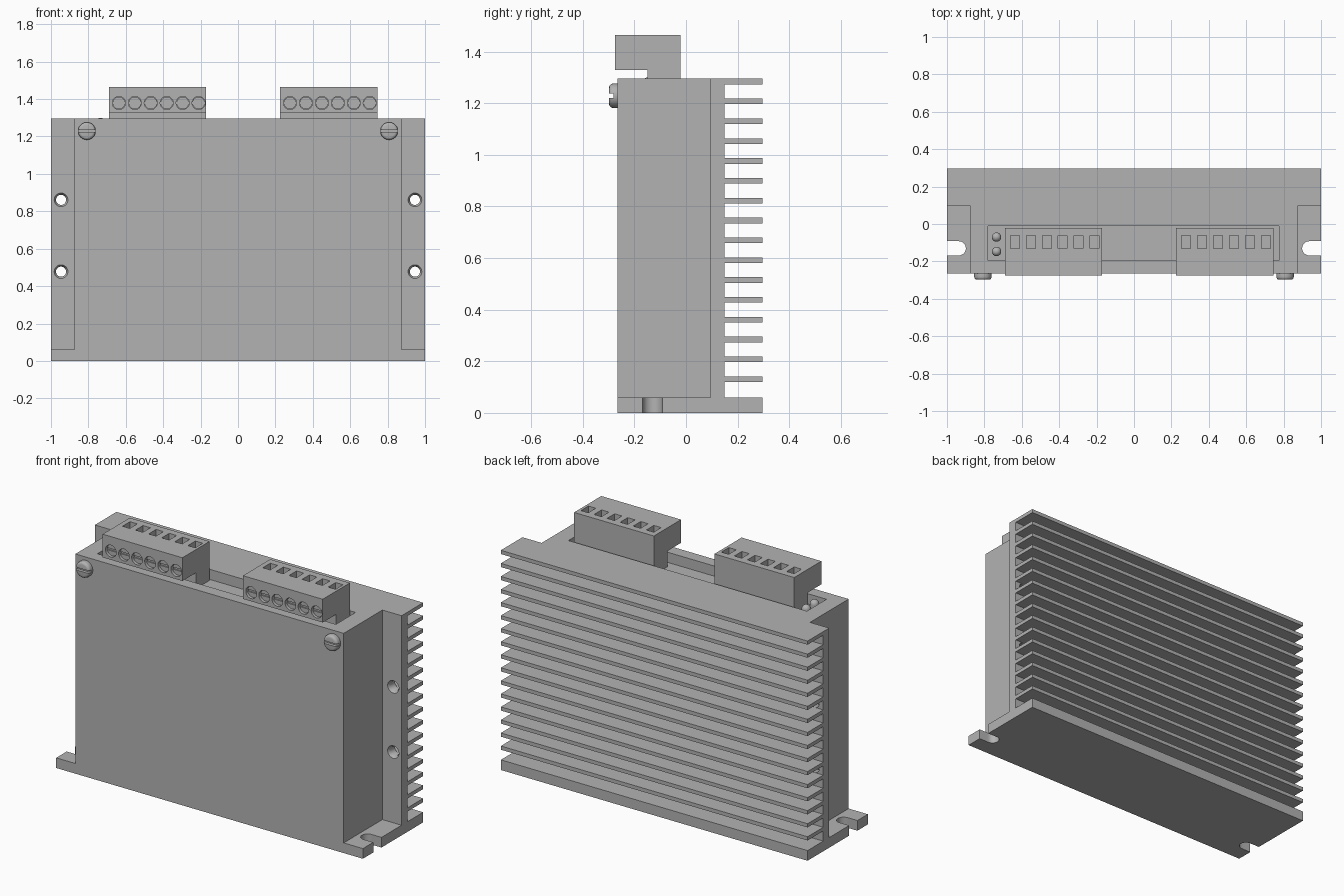
import bpy, bmesh, math
from mathutils import Matrix, Vector

cube = bpy.data.objects.get("Cube")
if cube:
    bpy.data.objects.remove(cube, do_unlink=True)

grey = bpy.data.materials.new("plain grey")
grey.use_nodes = True
COLOR = (0.45, 0.45, 0.45, 1)
grey.diffuse_color = COLOR
grey.node_tree.nodes["Principled BSDF"].inputs["Base Color"].default_value = COLOR


def add_box(bm, x0, x1, y0, y1, z0, z1):
    size = Vector((x1 - x0, y1 - y0, z1 - z0))
    mid = Vector((x0 + x1, y0 + y1, z0 + z1)) / 2
    bmesh.ops.create_cube(bm, size=1, matrix=Matrix.Translation(mid) @ Matrix.Diagonal(size).to_4x4())


def add_cyl(bm, center, r, depth, axis="Y", r2=None, sides=32):
    # r is the radius at the -Y end for axis Y
    rot = Matrix.Rotation(-math.pi / 2, 4, "X") if axis == "Y" else Matrix.Identity(4)
    bmesh.ops.create_cone(bm, cap_ends=True, segments=sides, radius1=r,
                          radius2=r if r2 is None else r2, depth=depth,
                          matrix=Matrix.Translation(center) @ rot)


def add_prism(bm, profile, x0, x1):
    face = bm.faces.new([bm.verts.new((x0, y, z)) for y, z in profile])
    out = bmesh.ops.extrude_face_region(bm, geom=[face], use_keep_orig=True)
    verts = [v for v in out["geom"] if isinstance(v, bmesh.types.BMVert)]
    bmesh.ops.translate(bm, verts=verts, vec=(x1 - x0, 0, 0))


def finish(bm, name):
    bmesh.ops.recalc_face_normals(bm, faces=bm.faces)
    mesh = bpy.data.meshes.new(name)
    bm.to_mesh(mesh)
    bm.free()
    mesh.materials.append(grey)
    ob = bpy.data.objects.new(name, mesh)
    bpy.context.collection.objects.link(ob)
    return ob


def activate(ob):
    bpy.ops.object.select_all(action="DESELECT")
    ob.select_set(True)
    bpy.context.view_layer.objects.active = ob


def cut(ob, bm):
    cutter = finish(bm, "cutter")
    cutter.hide_render = True
    mod = ob.modifiers.new("cut", "BOOLEAN")
    mod.object = cutter
    mod.solver = "EXACT"
    activate(ob)
    bpy.ops.object.modifier_apply(modifier=mod.name)
    bpy.data.objects.remove(cutter, do_unlink=True)


def smooth(ob):
    activate(ob)
    bpy.ops.object.shade_smooth_by_angle(angle=math.radians(35))


TOP, FRONT, BACK = 1.295, -0.265, 0.296
PLATE_FRONT, PLATE_BACK, BASE, SIDE = 0.095, 0.15, 0.06, 0.875
FLOOR = TOP - 0.06

# Finned housing: comb-shaped side profile extruded across the width
profile = [(FRONT, TOP), (FRONT, 0), (BACK, 0), (BACK, BASE), (PLATE_BACK, BASE)]
for i in range(16):
    z1 = TOP - 0.0769 * (15 - i)
    z0 = z1 - 0.022
    profile += [(PLATE_BACK, z0), (BACK, z0), (BACK, z1)]
    if i < 15:
        profile.append((PLATE_BACK, z1))
bm = bmesh.new()
add_prism(bm, profile, -1, 1)
housing = finish(bm, "finned_housing")

# Side recesses that leave the mounting feet and the rear flange
bm = bmesh.new()
for s in (-1, 1):
    xs = sorted((s * SIDE, s * 1.1))
    add_box(bm, *xs, FRONT - 0.1, PLATE_FRONT, BASE, TOP + 0.1)
cut(housing, bm)

# Terminal pocket in the top
bm = bmesh.new()
add_box(bm, -0.78, 0.775, -0.195, -0.012, FLOOR, TOP + 0.1)
cut(housing, bm)

# Countersunk flange holes
for depth, y, r, r2 in ((0.09, 0.11, 0.027, 0.027), (0.02, 0.1, 0.04, 0.027)):
    bm = bmesh.new()
    for s in (-1, 1):
        for z in (0.861, 0.477):
            add_cyl(bm, (s * 0.946, y, z), r, depth, r2=r2)
    cut(housing, bm)

# Round-ended slots in the feet
bm = bmesh.new()
for s in (-1, 1):
    add_cyl(bm, (s * 0.937, -0.13, 0.03), 0.038, 0.1, axis="Z")
cut(housing, bm)
bm = bmesh.new()
for s in (-1, 1):
    add_box(bm, *sorted((s * 0.937, s * 1.1)), -0.168, -0.092, -0.02, 0.08)
cut(housing, bm)
smooth(housing)

# Terminal blocks with wire openings and recessed slotted screws
BLOCK_FRONT, BLOCK_TOP, SCREW_Z = -0.275, 1.465, 1.379
block_profile = [(BLOCK_FRONT, BLOCK_TOP), (BLOCK_FRONT, 1.328), (-0.15, 1.328),
                 (-0.15, FLOOR), (-0.022, FLOOR), (-0.022, BLOCK_TOP)]
for side, x0 in (("right", -0.69), ("left", 0.225)):
    x1 = x0 + 0.52
    centers = [x0 + 0.053 + 0.0853 * i for i in range(6)]
    bm = bmesh.new()
    add_prism(bm, block_profile, x0, x1)
    block = finish(bm, side + "_terminal_block")
    holes, screws, slots = bmesh.new(), bmesh.new(), bmesh.new()
    for x in centers:
        add_box(holes, x - 0.024, x + 0.024, -0.132, -0.062, BLOCK_TOP - 0.07, BLOCK_TOP + 0.05)
        add_cyl(holes, (x, BLOCK_FRONT, SCREW_Z), 0.035, 0.06)
        add_cyl(screws, (x, BLOCK_FRONT + 0.025, SCREW_Z), 0.033, 0.02)
        add_box(slots, x - 0.04, x + 0.04, BLOCK_FRONT, BLOCK_FRONT + 0.023,
                SCREW_Z - 0.006, SCREW_Z + 0.006)
    cut(block, holes)
    smooth(block)
    terminal_screws = finish(screws, side + "_terminal_screws")
    cut(terminal_screws, slots)
    smooth(terminal_screws)

# Rounded, slotted cover screws
for side, s in (("right", -1), ("left", 1)):
    bm = bmesh.new()
    add_cyl(bm, (s * 0.808, -0.273, 1.229), 0.047, 0.05)
    screw = finish(bm, side + "_cover_screw")
    bevel = screw.modifiers.new("round", "BEVEL")
    bevel.width, bevel.segments = 0.014, 3
    bevel.limit_method = "ANGLE"
    bevel.angle_limit = math.radians(40)
    activate(screw)
    bpy.ops.object.modifier_apply(modifier=bevel.name)
    bm = bmesh.new()
    add_box(bm, s * 0.808 - 0.06, s * 0.808 + 0.06, -0.32, -0.28, 1.221, 1.237)
    cut(screw, bm)
    smooth(screw)

# Domed indicator lamps in the pocket
for name, y in (("front_lamp", -0.147), ("rear_lamp", -0.07)):
    bm = bmesh.new()
    dome = Vector((-0.735, y, TOP - 0.02))
    bmesh.ops.create_uvsphere(bm, u_segments=24, v_segments=12, radius=0.025,
                              matrix=Matrix.Translation(dome))
    bmesh.ops.delete(bm, geom=[v for v in bm.verts if v.co.z < dome.z - 0.001], context="VERTS")
    rim = [e for e in bm.edges if e.is_boundary]
    out = bmesh.ops.extrude_edge_only(bm, edges=rim)
    for v in out["geom"]:
        if isinstance(v, bmesh.types.BMVert):
            v.co.z = FLOOR
    smooth(finish(bm, name))
